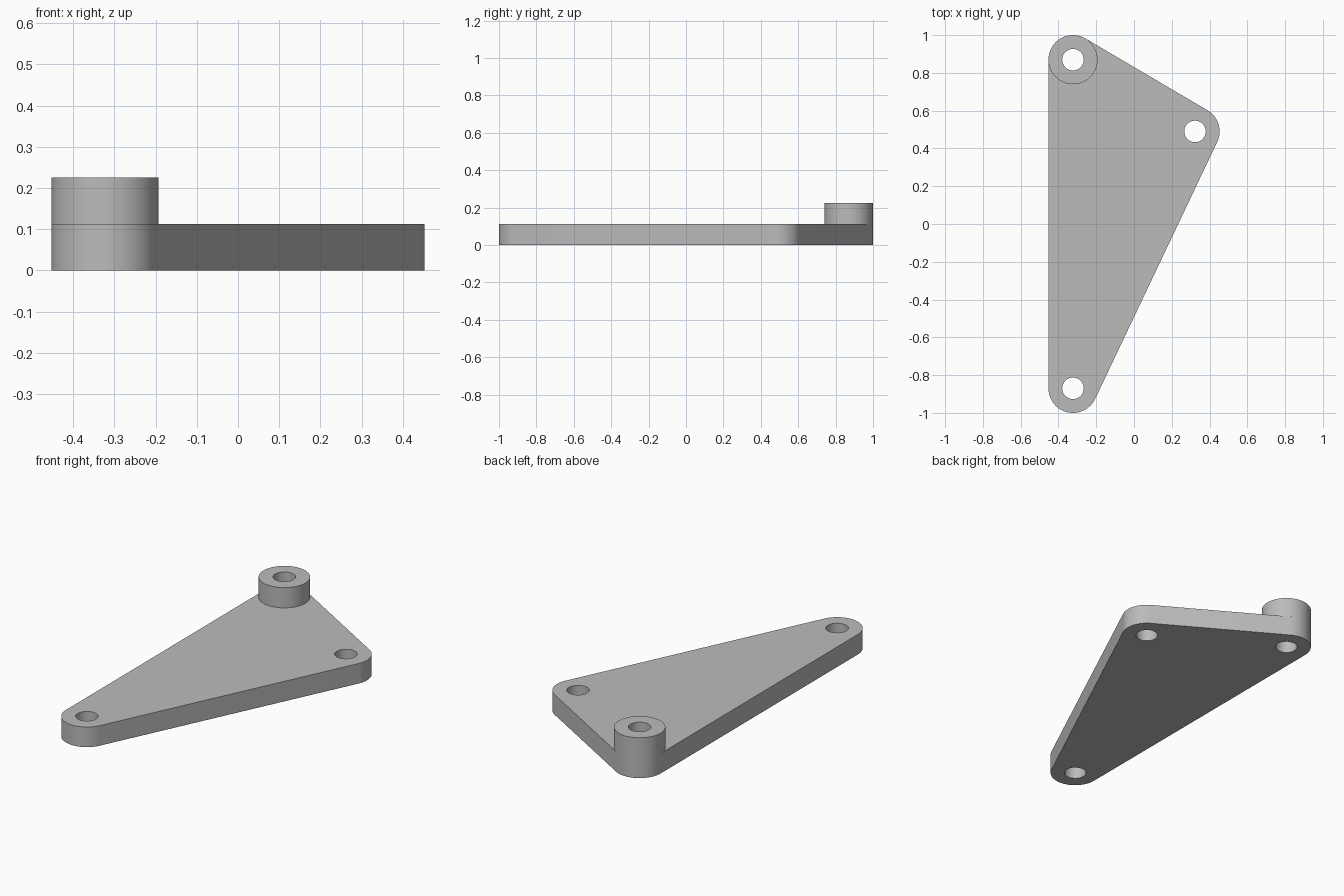
import bpy
import bmesh
from math import pi, sin, cos, radians
from mathutils import Vector

PLATE_TOP = 0.112
BOSS_TOP = 0.225
CORNER_R = 0.13
HOLE_R = 0.057
SEGMENTS = 64

# Hole centres, counter-clockwise
FRONT = Vector((-0.323, -0.87))
LEFT = Vector((0.323, 0.49))
BACK = Vector((-0.323, 0.87))

cube = bpy.data.objects.get("Cube")
if cube:
    bpy.data.objects.remove(cube, do_unlink=True)

grey = bpy.data.materials.new("grey")
grey.use_nodes = True
colour = (0.5, 0.5, 0.5, 1)
grey.diffuse_color = colour
grey.node_tree.nodes["Principled BSDF"].inputs["Base Color"].default_value = colour


def arc(centre, radius, start, sweep, steps):
    """Points along an arc, both ends included."""
    angles = [start + sweep * i / steps for i in range(steps + 1)]
    return [centre + radius * Vector((cos(a), sin(a))) for a in angles]


def circle(centre, radius):
    return arc(centre, radius, 0, 2 * pi, SEGMENTS)[:-1]


def rounded_outline(centres, radius):
    """Outline of a belt pulled tight around equal circles."""
    points = []
    for i, centre in enumerate(centres):
        before = centre - centres[i - 1]
        after = centres[(i + 1) % len(centres)] - centre
        turn = -before.angle_signed(after)
        start = Vector((1, 0)).angle_signed(before) * -1 - pi / 2
        points += arc(centre, radius, start, turn, 24)
    return points


def extruded_part(name, loops, bottom, top, open_bottom=False):
    """Extrude an outline with holes into a solid part."""
    bm = bmesh.new()
    edges = []
    for loop in loops:
        verts = [bm.verts.new((p.x, p.y, bottom)) for p in loop]
        edges += [bm.edges.new((v, verts[i - 1])) for i, v in enumerate(verts)]
    bmesh.ops.triangle_fill(bm, edges=edges, use_beauty=True, normal=(0, 0, 1))
    base = bm.faces[:]
    grown = bmesh.ops.extrude_face_region(bm, geom=base, use_keep_orig=True)
    moved = [g for g in grown["geom"] if isinstance(g, bmesh.types.BMVert)]
    bmesh.ops.translate(bm, verts=moved, vec=(0, 0, top - bottom))
    bmesh.ops.recalc_face_normals(bm, faces=bm.faces[:])
    if open_bottom:
        under = [f for f in bm.faces if f.normal.z < -0.9]
        bmesh.ops.delete(bm, geom=under, context='FACES_ONLY')
    mesh = bpy.data.meshes.new(name)
    bm.to_mesh(mesh)
    bm.free()
    mesh.materials.append(grey)
    part = bpy.data.objects.new(name, mesh)
    bpy.context.collection.objects.link(part)
    bpy.ops.object.select_all(action='DESELECT')
    part.select_set(True)
    bpy.context.view_layer.objects.active = part
    bpy.ops.object.shade_smooth_by_angle(angle=radians(30))
    return part


# Triangular plate with three through holes
centres = [FRONT, LEFT, BACK]
extruded_part("mounting_plate",
              [rounded_outline(centres, CORNER_R)] + [circle(c, HOLE_R) for c in centres],
              0, PLATE_TOP)

# Raised tubular boss on the back corner
extruded_part("raised_boss", [circle(BACK, CORNER_R), circle(BACK, HOLE_R)],
              PLATE_TOP, BOSS_TOP, open_bottom=True)
